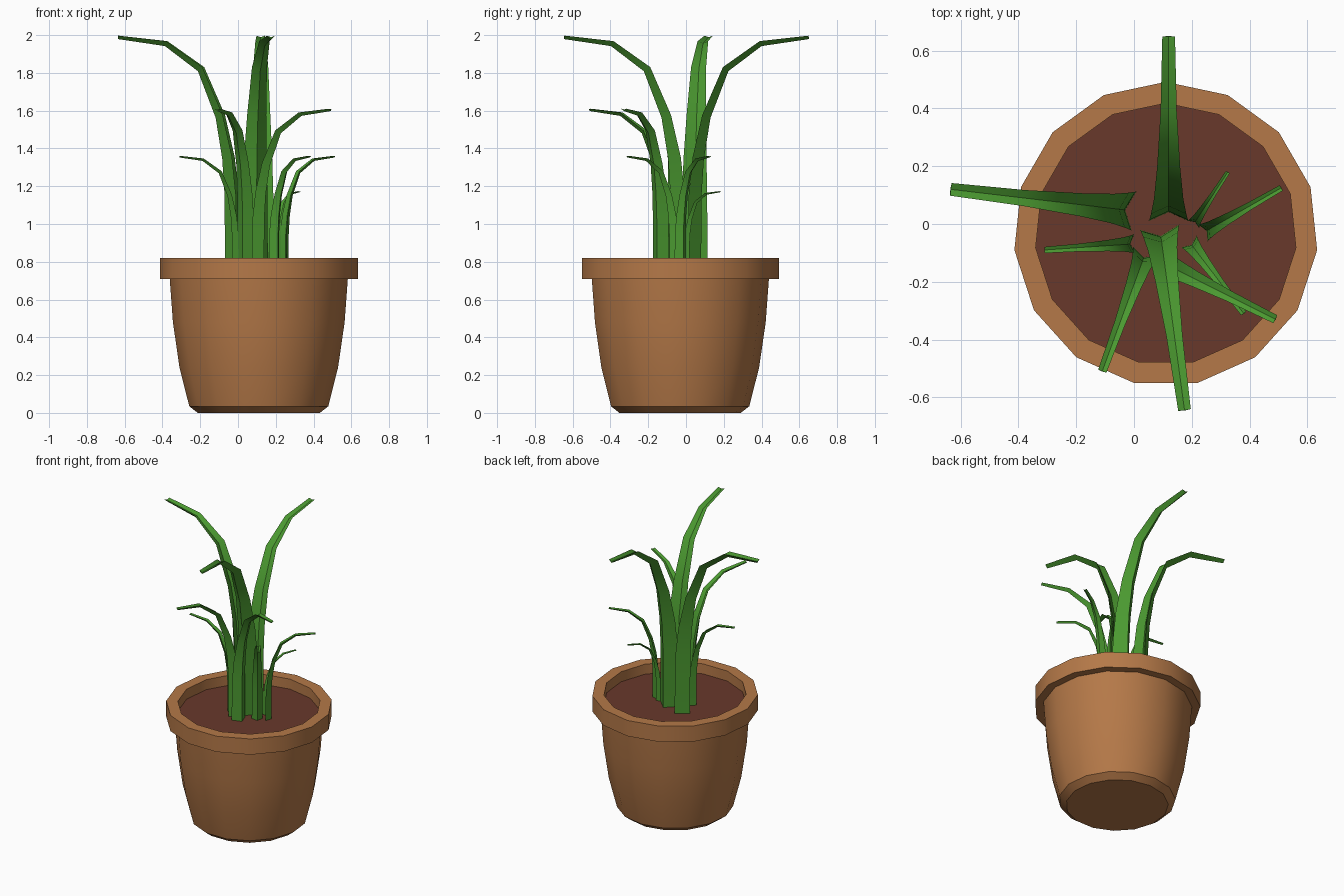
import bpy, bmesh, math
from mathutils import Vector

if "Cube" in bpy.data.objects:
    bpy.data.objects.remove(bpy.data.objects["Cube"])

SIDES = 15
CX, CY = 0.11, -0.035
SOIL_Z = 0.75


def material(name, rgb):
    m = bpy.data.materials.new(name)
    m.diffuse_color = (*rgb, 1)
    m.use_nodes = True
    m.node_tree.nodes["Principled BSDF"].inputs["Base Color"].default_value = m.diffuse_color
    return m


def finish(name, bm, mat, smooth=30):
    bmesh.ops.recalc_face_normals(bm, faces=bm.faces)
    mesh = bpy.data.meshes.new(name)
    bm.to_mesh(mesh)
    bm.free()
    mesh.materials.append(mat)
    obj = bpy.data.objects.new(name, mesh)
    bpy.context.collection.objects.link(obj)
    bpy.ops.object.select_all(action='DESELECT')
    obj.select_set(True)
    bpy.context.view_layer.objects.active = obj
    bpy.ops.object.shade_smooth_by_angle(angle=math.radians(smooth))
    return obj


def loft(bm, rings):
    """Join consecutive closed rings with quads and return the vertex rings."""
    vr = [[bm.verts.new(p) for p in ring] for ring in rings]
    for a, b in zip(vr, vr[1:]):
        n = len(a)
        for i in range(n):
            bm.faces.new((a[i], a[(i + 1) % n], b[(i + 1) % n], b[i]))
    return vr


def circle(r, z):
    angles = [math.pi / 2 + 2 * math.pi * i / SIDES for i in range(SIDES)]
    return [(CX + r * math.cos(a), CY + r * math.sin(a), z) for a in angles]


clay = material("clay", (0.46, 0.19, 0.065))
earth = material("earth", (0.14, 0.04, 0.024))
green = material("green", (0.07, 0.32, 0.03))

# Pot: turned profile from the base, over the rim, down to the soil
profile = [(0.325, 0), (0.37, 0.035), (0.422, 0.24), (0.457, 0.48), (0.474, 0.71),
           (0.527, 0.71), (0.527, 0.82), (0.453, 0.82), (0.453, SOIL_Z - 0.01)]
bm = bmesh.new()
rings = loft(bm, [circle(r, z) for r, z in profile])
bm.faces.new(rings[0])
finish("pot", bm, clay)

# Soil disc
bm = bmesh.new()
bm.faces.new([bm.verts.new(p) for p in circle(0.453, SOIL_Z)])
finish("soil", bm, earth)

# Leaf path: outward distance, height, half width, half depth
LEAF = [(0.035, 0.00, 0.070, 0.035), (0.038, 0.40, 0.067, 0.034),
        (0.055, 0.60, 0.061, 0.030), (0.098, 0.82, 0.051, 0.023),
        (0.200, 1.07, 0.040, 0.018), (0.385, 1.205, 0.028, 0.014),
        (0.640, 1.238, 0.022, 0.009)]


def leaf(name, base, tip, s):
    """Folded blade with a dart section, arching from the soil to the tip."""
    out = (Vector((*tip, 0)) - Vector((*base, 0))).normalized()
    side = Vector((-out.y, out.x, 0))
    up = Vector((0, 0, 1))
    start = Vector((*tip, SOIL_Z)) - out * LEAF[-1][0] * s
    sections = []
    for i, (d, z, w, t) in enumerate(LEAF):
        p, q = LEAF[max(i - 1, 0)], LEAF[min(i + 1, len(LEAF) - 1)]
        tan = Vector((q[0] - p[0], q[1] - p[1])).normalized()
        n = out * tan.y - up * tan.x
        if i == 0:
            n = out
        c = start + (out * d + up * z) * s
        sections.append([c + (side * w - n * t) * s, c - n * 0.1 * t * s,
                         c + (-side * w - n * t) * s, c + n * t * s])
    bm = bmesh.new()
    rings = loft(bm, sections)
    bm.faces.new(rings[0])
    bm.faces.new(rings[-1])
    finish(name, bm, green)


# Leaves: three tall, two medium, three short, one sprout
leaves = [
    ("tall_leaf", (0.12, 0.01), (0.12, 0.65), 1.0),
    ("tall_leaf", (0.00, 0.045), (-0.635, 0.12), 1.0),
    ("tall_leaf", (0.09, -0.02), (0.175, -0.645), 1.0),
    ("medium_leaf", (0.04, -0.10), (-0.11, -0.51), 0.69),
    ("medium_leaf", (0.10, -0.135), (0.49, -0.33), 0.69),
    ("short_leaf", (-0.02, -0.07), (-0.31, -0.09), 0.49),
    ("short_leaf", (0.24, -0.03), (0.51, 0.125), 0.49),
    ("short_leaf", (0.19, -0.06), (0.38, -0.31), 0.49),
    ("sprout", (0.22, 0.02), (0.325, 0.18), 0.34),
]
for i, (kind, base, tip, s) in enumerate(leaves, 1):
    leaf(f"{kind}_{i}", base, tip, s)
